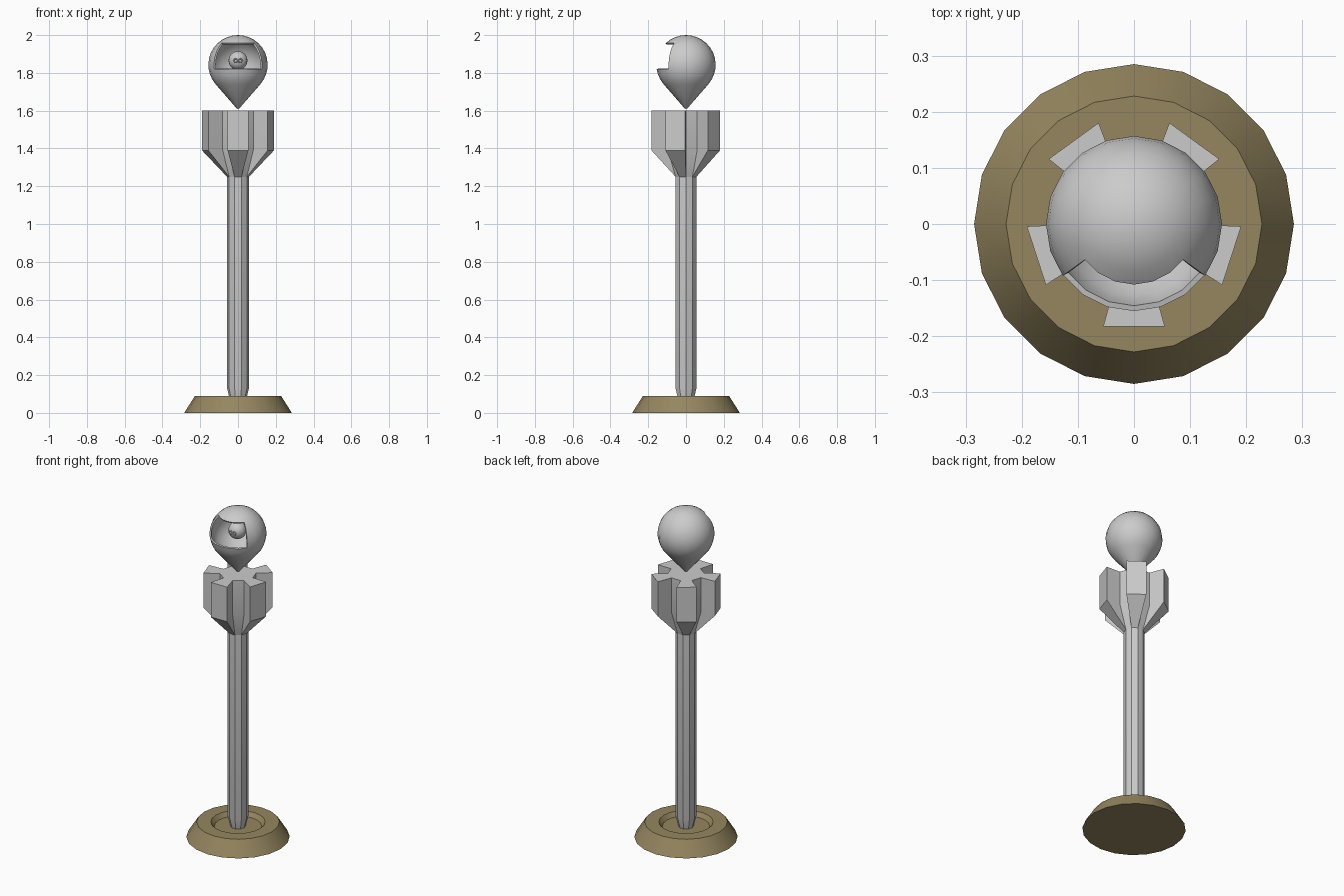
import bpy, bmesh
from math import sin, cos, pi, radians

if "Cube" in bpy.data.objects:
    bpy.data.objects.remove(bpy.data.objects["Cube"])


def material(name, rgb):
    m = bpy.data.materials.new(name)
    m.use_nodes = True
    m.diffuse_color = (*rgb, 1)
    m.node_tree.nodes["Principled BSDF"].inputs["Base Color"].default_value = (*rgb, 1)
    return m


GREY = material("stone_grey", (0.6, 0.6, 0.6))
TAN = material("olive_tan", (0.30, 0.24, 0.115))


def finish(obj, mat, angle=30):
    obj.data.materials.clear()
    obj.data.materials.append(mat)
    bpy.ops.object.select_all(action='DESELECT')
    obj.select_set(True)
    bpy.context.view_layer.objects.active = obj
    bpy.ops.object.shade_smooth_by_angle(angle=radians(angle))


def loft(name, rings, cap_ends=True, skip=None):
    """Skin a list of equal rings; skip(i, j) leaves a face out."""
    bm = bmesh.new()
    vs = [[bm.verts.new(p) for p in ring] for ring in rings]
    n = len(vs[0])
    for i in range(len(vs) - 1):
        for j in range(n):
            if skip and skip(i, j):
                continue
            k = (j + 1) % n
            bm.faces.new((vs[i][j], vs[i][k], vs[i + 1][k], vs[i + 1][j]))
    if cap_ends:
        bm.faces.new(vs[0][::-1])
        bm.faces.new(vs[-1])
    bmesh.ops.remove_doubles(bm, verts=bm.verts, dist=0.0001)
    bmesh.ops.recalc_face_normals(bm, faces=bm.faces)
    me = bpy.data.meshes.new(name)
    bm.to_mesh(me)
    bm.free()
    obj = bpy.data.objects.new(name, me)
    bpy.context.collection.objects.link(obj)
    return obj


def circle(r, z, n):
    return [(r * cos(2 * pi * j / n), r * sin(2 * pi * j / n), z) for j in range(n)]


# Round base with a shallow recess
base = loft("base", [circle(r, z, 20) for r, z in
                     [(0.285, 0), (0.228, 0.09), (0.15, 0.09), (0.13, 0.065)]])
finish(base, TAN)

# Ten-sided pole, narrowed at the foot
pole = loft("pole", [circle(r, z, 10) for r, z in
                     [(0.042, 0.065), (0.058, 0.13), (0.058, 1.25)]])
finish(pole, GREY)


# Five-armed capital: every other side of the ten-sided core is pushed out
def star(core, reach, half_width, z):
    ring = []
    for a in range(5):
        t = radians(-90 + 72 * a)
        inner, side = core * cos(pi / 10), core * sin(pi / 10)
        for u, v in [(inner, -side), (reach, -half_width), (reach, half_width), (inner, side)]:
            ring.append((u * cos(t) - v * sin(t), u * sin(t) + v * cos(t), z))
    return ring


low = 0.058
capital = loft("capital", [star(low, low * cos(pi / 10), low * sin(pi / 10), 1.25),
                           star(0.1, 0.183, 0.055, 1.39),
                           star(0.1, 0.183, 0.055, 1.6)])
finish(capital, GREY)

# Hollow teardrop shell with a front opening
R, CZ, SEG = 0.157, 1.843, 20
profile = [(0, 1.608), (0.01, 1.615)]
profile += [(R * cos(radians(-41.4 + 11 * k)), CZ + R * sin(radians(-41.4 + 11 * k)))
            for k in range(12)]
profile.append((0, CZ + R))
shell = loft("teardrop_shell", [circle(r, z, SEG) for r, z in profile], cap_ends=False,
             skip=lambda i, j: 5 <= i <= 9 and 12 <= j <= 17)
bpy.context.view_layer.objects.active = shell
wall = shell.modifiers.new("wall", 'SOLIDIFY')
wall.thickness, wall.offset = 0.01, -1
bpy.ops.object.modifier_apply(modifier="wall")
finish(shell, GREY, 40)

# Small ball inside the shell, with a pair of rings on its front
bpy.ops.mesh.primitive_uv_sphere_add(segments=20, ring_count=12, radius=0.05,
                                     location=(0, -0.005, 1.865))
ball = bpy.context.object
ball.name = "inner_ball"
finish(ball, GREY)
for side, x in (("left", 0.013), ("right", -0.013)):
    bpy.ops.mesh.primitive_torus_add(major_radius=0.01, minor_radius=0.003,
                                     major_segments=12, minor_segments=6,
                                     location=(x, -0.054, 1.865), rotation=(pi / 2, 0, 0))
    ring = bpy.context.object
    ring.name = side + "_ring"
    finish(ring, GREY, 70)
